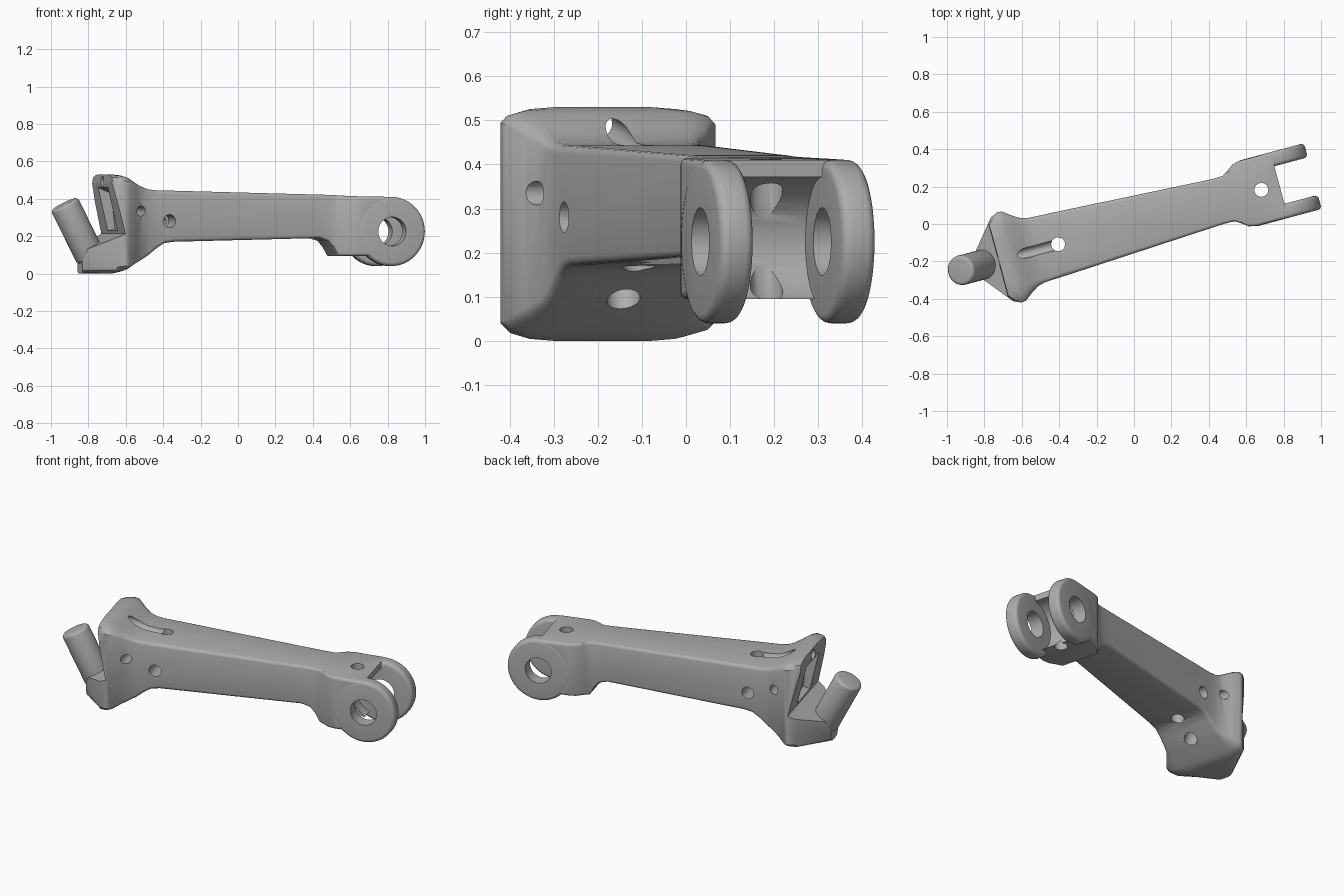
import bpy, bmesh, math
from mathutils import Vector, Matrix

cube = bpy.data.objects.get("Cube")
if cube:
    bpy.data.objects.remove(cube, do_unlink=True)

metal = bpy.data.materials.new("satin_grey")
metal.use_nodes = True
GREY = (0.42, 0.42, 0.42, 1)
metal.diffuse_color = GREY
metal.node_tree.nodes["Principled BSDF"].inputs["Base Color"].default_value = GREY


def make(name, bm):
    bmesh.ops.recalc_face_normals(bm, faces=bm.faces[:])
    mesh = bpy.data.meshes.new(name)
    bm.to_mesh(mesh)
    bm.free()
    mesh.materials.append(metal)
    obj = bpy.data.objects.new(name, mesh)
    bpy.context.collection.objects.link(obj)
    return obj


def rod(name, start, end, radius, round_edge=0.0, sides=48):
    """Cylinder between two points, optionally with rounded rims."""
    a, b = Vector(start), Vector(end)
    bm = bmesh.new()
    bmesh.ops.create_cone(bm, cap_ends=True, segments=sides, radius1=radius,
                          radius2=radius, depth=(b - a).length)
    if round_edge:
        rims = [e for e in bm.edges if abs(e.verts[0].co.z - e.verts[1].co.z) < 1e-5]
        bmesh.ops.bevel(bm, geom=rims, offset=round_edge, segments=4,
                        profile=0.5, affect='EDGES')
    turn = Vector((0, 0, 1)).rotation_difference(b - a).to_matrix().to_4x4()
    bm.transform(Matrix.Translation((a + b) / 2) @ turn)
    return make(name, bm)


def prism(name, profile, half_width):
    """Extrude an x-z profile across y."""
    bm = bmesh.new()
    face = bm.faces.new([bm.verts.new((x, -half_width, z)) for x, z in profile])
    out = bmesh.ops.extrude_face_region(bm, geom=[face])["geom"]
    moved = [v for v in out if isinstance(v, bmesh.types.BMVert)]
    bmesh.ops.translate(bm, verts=moved, vec=(0, 2 * half_width, 0))
    bm.faces.new([v for v in face.verts]) if not face.is_valid else None
    return make(name, bm)


def volume(mesh):
    bm = bmesh.new()
    bm.from_mesh(mesh)
    size = bm.calc_volume()
    bm.free()
    return size


def combine(target, tool, operation):
    """Apply a boolean with the first solver that really changes the solid."""
    tool.hide_render = True
    before, whole = volume(target.data), abs(volume(tool.data))
    sign = 1 if operation == 'UNION' else -1
    for solver in ('MANIFOLD', 'EXACT', 'FLOAT'):
        mod = target.modifiers.new("combine", 'BOOLEAN')
        mod.operation, mod.object, mod.solver = operation, tool, solver
        graph = bpy.context.evaluated_depsgraph_get()
        mesh = bpy.data.meshes.new_from_object(target.evaluated_get(graph))
        target.modifiers.clear()
        if 0.01 * whole < sign * (volume(mesh) - before) < 1.01 * whole:
            target.data = mesh
            break
    bpy.data.objects.remove(tool, do_unlink=True)


def section(x, w, low, high, cy, cz):
    """Rounded rectangle across the arm; cy and cz size the corners."""
    ring = []
    corners = ((1, 1, 0), (-1, 1, 90), (-1, -1, 180), (1, -1, 270))
    for sy, sz, first in corners:
        for step in range(4):
            a = math.radians(first + 30 * step)
            z0 = high - cz if sz > 0 else low + cz
            ring.append((x, sy * (w - cy) + cy * math.cos(a), z0 + cz * math.sin(a)))
    return ring


# Arm: lofted from the wedge nose, through the flange, to the fork block
AX, AZ = .805, .225
stations = [
    (-.875, .055, 0, .53, .03, .03), (-.73, .232, 0, .53, .12, .035),
    (-.69, .25, .01, .525, .11, .03), (-.665, .247, .022, .515, .08, .025),
    (-.62, .213, .05, .488, .05, .025), (-.58, .188, .072, .465, .03, .02),
    (-.54, .178, .098, .45, .02, .02), (-.49, .175, .138, .445, .02, .02),
    (-.45, .173, .162, .444, .02, .02), (-.4, .171, .17, .443, .02, .02),
    (.42, .126, .19, .422, .015, .015), (.47, .124, .174, .421, .015, .015),
    (.5, .124, .138, .42, .015, .015), (.525, .126, .095, .418, .015, .015),
    (.555, .145, .095, .416, .015, .015), (.59, .171, .095, .414, .015, .015),
    (.63, .18, .095, .413, .015, .015), (AX, .18, .095, .41, .015, .015)]
bm = bmesh.new()
rings = [[bm.verts.new(p) for p in section(*s)] for s in stations]
for r0, r1 in zip(rings, rings[1:]):
    for i in range(len(r0)):
        j = (i + 1) % len(r0)
        bm.faces.new((r0[i], r0[j], r1[j], r1[i]))
bm.faces.new(rings[0])
bm.faces.new(rings[-1])
arm = make("lever_arm", bm)

# Fork: clearance bore between the ears, round ears, pivot hole
combine(arm, rod("clearance", (AX, -.106, AZ), (AX, .106, AZ), .147), 'DIFFERENCE')
for side in (-1, 1):
    ear = rod("ear", (AX, side * .104, AZ), (AX, side * .182, AZ), .185, .02, 80)
    combine(arm, ear, 'UNION')
combine(arm, rod("pivot_hole", (AX, -.3, AZ), (AX, .3, AZ), .077), 'DIFFERENCE')

# Flange: sloping seat below the pin, leaning wall behind it, shallow pocket
seat = [(-1.1, .01), (-.69, .213), (-.752, .48), (-.735, .7), (-1.1, .7)]
combine(arm, prism("seat_cutter", seat, .4), 'DIFFERENCE')
pocket = [(-.8, .2), (-.655, .24), (-.675, .43), (-.8, .48)]
combine(arm, prism("pocket_cutter", pocket, .1), 'DIFFERENCE')

# Drilled holes: start, end, radius
holes = [
    ((-.589, -.4, .335), (-.589, .4, .335), .027),   # small cross hole
    ((-.426, -.4, .28), (-.426, .4, .28), .035),     # large cross hole
    ((-.42, 0, -.1), (-.42, 0, .6), .037),           # upright hole in arm
    ((.705, 0, -.1), (.705, 0, .6), .037),           # upright hole in fork
    ((-.42, 0, .439), (-.8, 0, .5), .028),           # slanted wire channel
    ((-.5, 0, .0), (-.61, 0, .22), .038)]            # slanted hole underneath
for start, end, radius in holes:
    combine(arm, rod("drill", start, end, radius, sides=32), 'DIFFERENCE')

# Leaning pin
pin = rod("leaning_pin", (-.815, 0, .085), (-.962, 0, .373), .08, .018)

# Swing the parts to their final angle and shade them
for obj in (arm, pin):
    obj.data.transform(Matrix.Rotation(math.radians(15), 4, 'Z'))
    bpy.ops.object.select_all(action='DESELECT')
    obj.select_set(True)
    bpy.context.view_layer.objects.active = obj
    bpy.ops.object.shade_smooth_by_angle(angle=math.radians(32))
